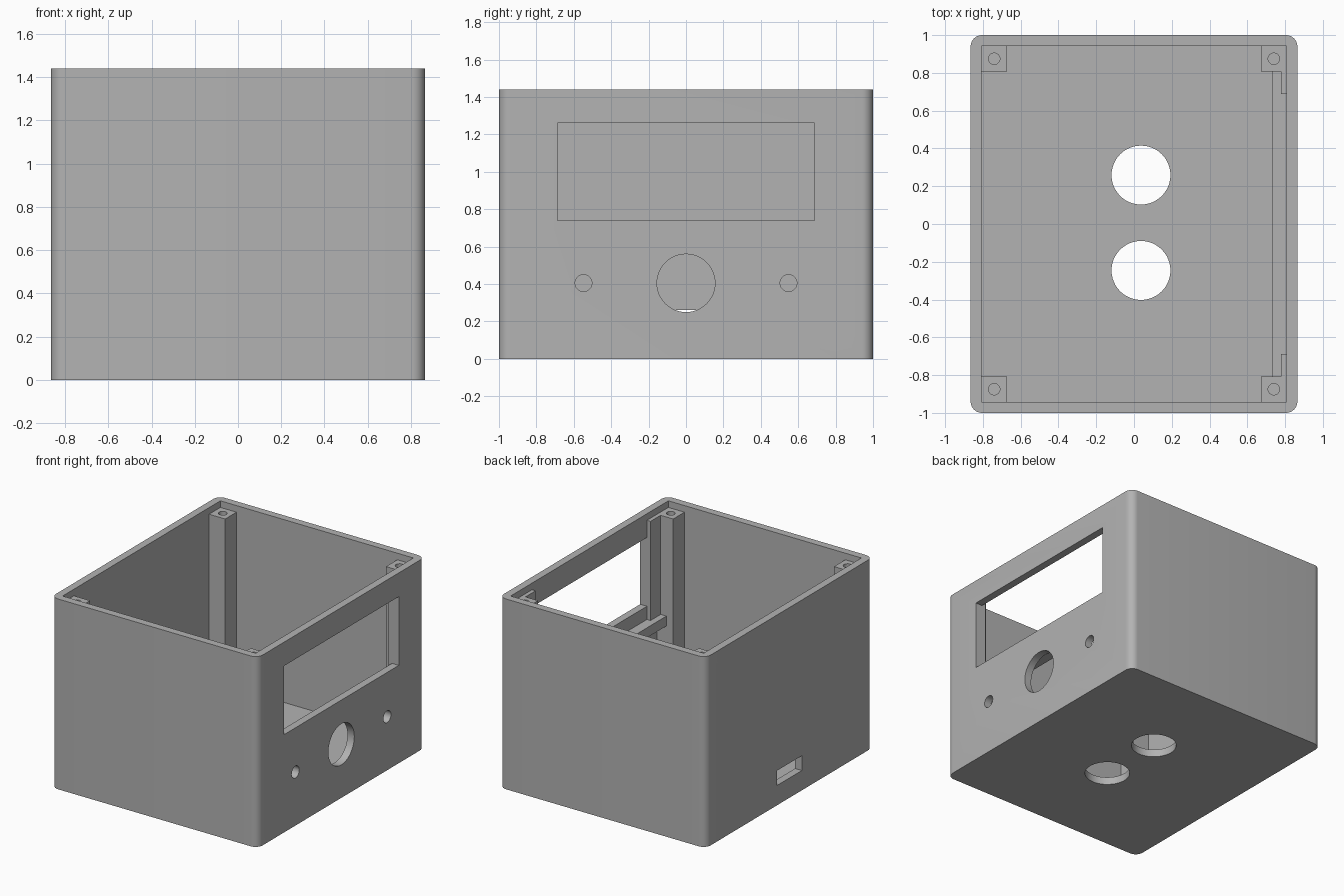
import bpy, bmesh
from mathutils import Matrix, Vector

cube = bpy.data.objects.get("Cube")
if cube:
    bpy.data.objects.remove(cube, do_unlink=True)

W, D, H = 0.865, 1.0, 1.44       # half width, half depth, height
WALL = 0.057
IX, IY = W - WALL, D - WALL      # inner half sizes
POST = 0.135
POST_TOP = 1.39

grey = bpy.data.materials.new("plain grey")
grey.use_nodes = True
grey.diffuse_color = (0.45, 0.45, 0.45, 1)
grey.node_tree.nodes["Principled BSDF"].inputs["Base Color"].default_value = (0.45, 0.45, 0.45, 1)


def finish(name, bm):
    mesh = bpy.data.meshes.new(name)
    bm.to_mesh(mesh)
    bm.free()
    mesh.materials.append(grey)
    ob = bpy.data.objects.new(name, mesh)
    bpy.context.collection.objects.link(ob)
    return ob


def box(name, lo, hi, radius=0):
    lo, hi = Vector(lo), Vector(hi)
    bm = bmesh.new()
    bmesh.ops.create_cube(bm, size=1)
    for v in bm.verts:
        v.co = (lo + hi) / 2 + v.co * (hi - lo)
    if radius:
        upright = [e for e in bm.edges
                   if abs(e.verts[0].co.z - e.verts[1].co.z) > 0.1]
        bmesh.ops.bevel(bm, geom=upright, offset=radius, segments=8,
                        profile=0.5, affect='EDGES')
    return finish(name, bm)


def cylinder(name, centre, radius, depth, axis='Z'):
    bm = bmesh.new()
    bmesh.ops.create_cone(bm, cap_ends=True, segments=48, radius1=radius,
                          radius2=radius, depth=depth)
    if axis == 'X':
        bmesh.ops.rotate(bm, verts=bm.verts, matrix=Matrix.Rotation(1.5708, 3, 'Y'))
    bmesh.ops.translate(bm, verts=bm.verts, vec=centre)
    return finish(name, bm)


def activate(ob):
    bpy.ops.object.select_all(action='DESELECT')
    ob.select_set(True)
    bpy.context.view_layer.objects.active = ob


def cut(ob, cutters):
    activate(ob)
    for c in cutters:
        c.hide_render = True
        mod = ob.modifiers.new("cut", 'BOOLEAN')
        mod.operation = 'DIFFERENCE'
        mod.solver = 'EXACT'
        mod.object = c
        bpy.ops.object.modifier_apply(modifier=mod.name)
        bpy.data.objects.remove(c, do_unlink=True)


def smooth(ob):
    activate(ob)
    bpy.ops.object.shade_smooth_by_angle(angle=0.5)


# Open case with rounded upright corners
case = box("case", (-W, -D, 0), (W, D, H), 0.06)
cutters = [
    box("cavity_cutter", (-IX, -IY, WALL), (IX, IY, H + 0.2)),
    box("window_cutter", (W - 0.1, -0.687, 0.74), (W + 0.1, 0.687, 1.26)),
    box("port_cutter", (-W - 0.1, -0.15, 0.15), (-W + 0.1, 0.15, 0.262)),
    cylinder("knob_hole_cutter", (W, 0, 0.405), 0.155, 0.2, 'X'),
]
for y in (-0.548, 0.548):
    cutters.append(cylinder("button_hole_cutter", (W, y, 0.405), 0.045, 0.2, 'X'))
for y in (-0.246, 0.259):
    cutters.append(cylinder("floor_hole_cutter", (0.037, y, 0), 0.156, 0.2))
cut(case, cutters)
smooth(case)

EMBED = 0.01
for sy, end in ((-1, "front"), (1, "back")):
    # Corner screw posts
    for sx, side in ((-1, "right"), (1, "left")):
        xs = sorted((sx * (IX + EMBED), sx * (IX - POST)))
        ys = sorted((sy * (IY + EMBED), sy * (IY - POST)))
        post = box(f"{end}_{side}_screw_post", (xs[0], ys[0], WALL - EMBED),
                   (xs[1], ys[1], POST_TOP))
        cut(post, [cylinder("screw_hole_cutter",
                            (sx * 0.74, sy * 0.875, POST_TOP), 0.03, 0.6)])
        smooth(post)
    # Spacer strips beside the window
    ys = sorted((sy * 0.687, sy * (IY - POST + EMBED)))
    box(f"{end}_display_spacer", (0.778, ys[0], 0.63), (IX + EMBED, ys[1], POST_TOP))

# Ledge running between the posts below the window
span = IY - POST + EMBED
box("display_ledge", (0.73, -span, 0.565), (IX + EMBED, span, 0.64))
